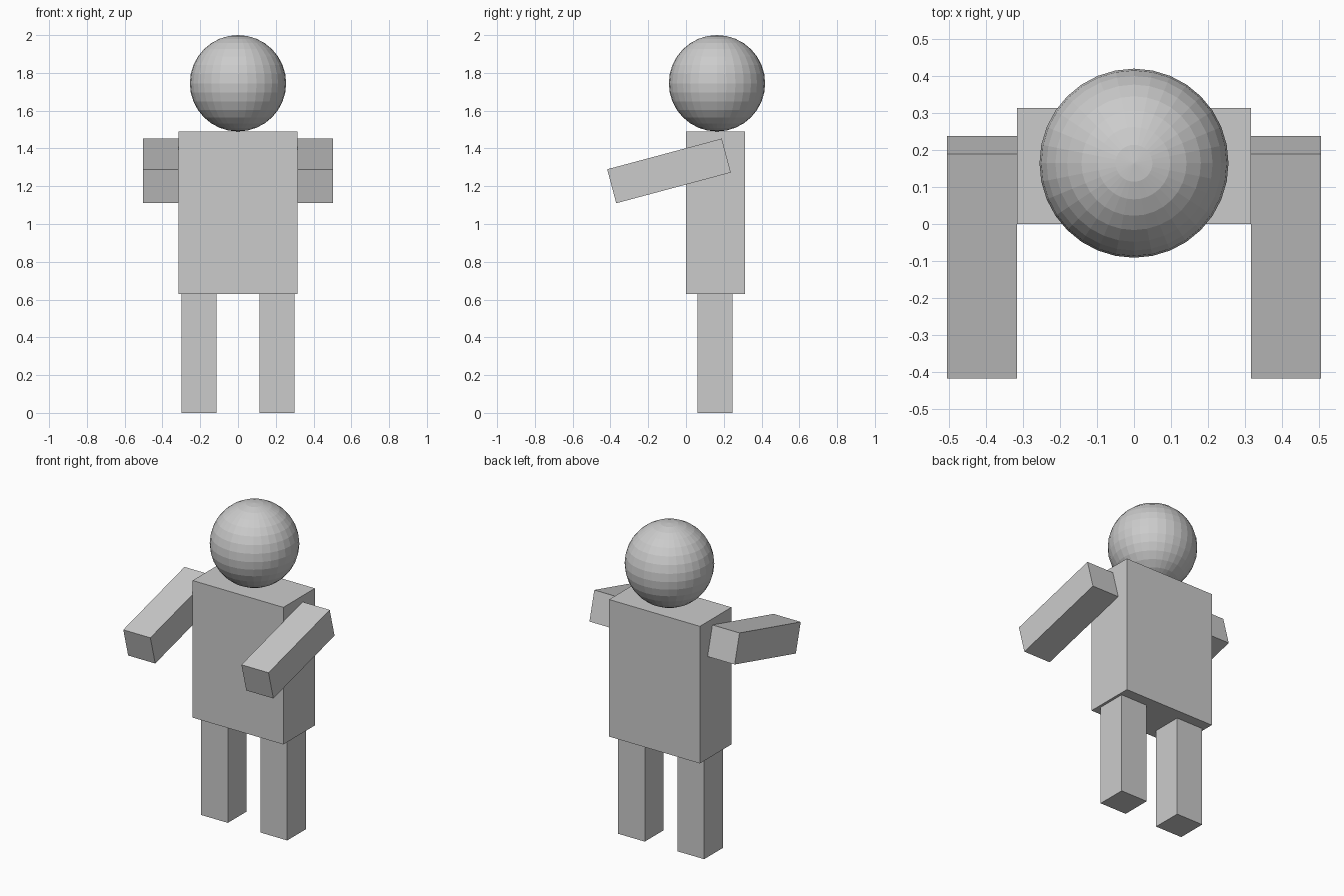
import bpy
from math import radians

cube = bpy.data.objects.get("Cube")
if cube:
    bpy.data.objects.remove(cube, do_unlink=True)

grey = bpy.data.materials.new("plain grey")
grey.use_nodes = True
colour = (0.6, 0.6, 0.6, 1)
grey.diffuse_color = colour
grey.node_tree.nodes["Principled BSDF"].inputs["Base Color"].default_value = colour


def box(name, centre, size, tilt=0):
    bpy.ops.mesh.primitive_cube_add(size=1, location=centre)
    obj = bpy.context.object
    obj.name = name
    obj.scale = size
    obj.rotation_euler.x = radians(tilt)
    obj.data.materials.append(grey)


# Torso
box("torso", (0, 0.156, 1.06), (0.63, 0.313, 0.86))

# Legs and raised arms, one per side
for side, s in (("left", 1), ("right", -1)):
    box(side + "_leg", (s * 0.206, 0.154, 0.315), (0.186, 0.186, 0.63))
    box(side + "_arm", (s * 0.41, -0.09, 1.281), (0.188, 0.628, 0.186), 15)

# Faceted ball head
bpy.ops.mesh.primitive_uv_sphere_add(segments=32, ring_count=16, radius=0.255,
                                     location=(0, 0.164, 1.745))
head = bpy.context.object
head.name = "head"
head.data.materials.append(grey)
